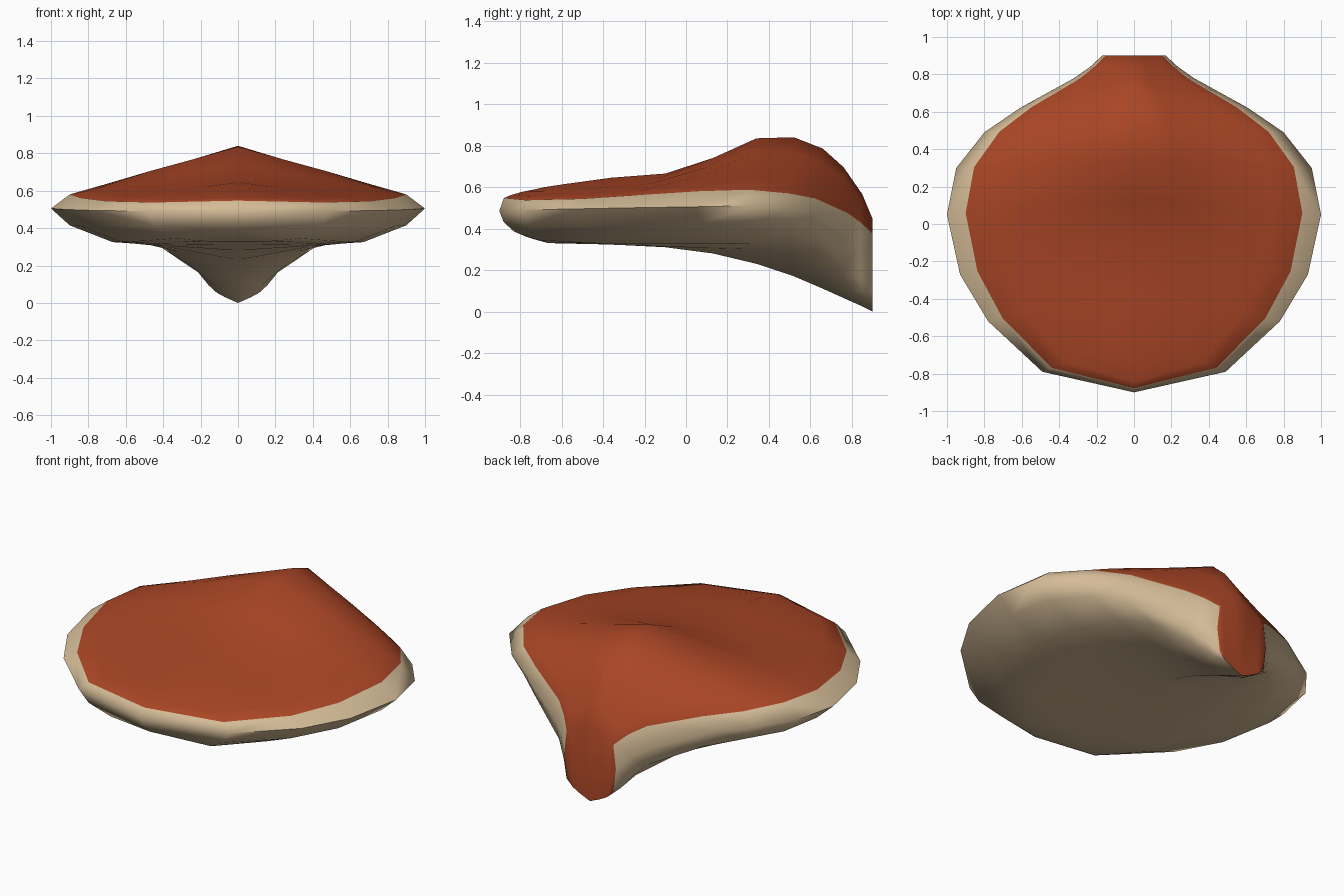
import bpy, bmesh, math

if "Cube" in bpy.data.objects:
    bpy.data.objects.remove(bpy.data.objects["Cube"])


def material(name, rgb):
    m = bpy.data.materials.new(name)
    m.diffuse_color = (*rgb, 1)
    m.use_nodes = True
    m.node_tree.nodes["Principled BSDF"].inputs["Base Color"].default_value = m.diffuse_color
    return m


# Half outline, front to back: x, y, rim height, height where the red skin begins
RIM = [(0, -.90, .49, .552), (.49, -.79, .495, .542), (.78, -.52, .50, .548),
       (.93, -.27, .505, .565), (1.0, .05, .51, .585), (.95, .30, .515, .592),
       (.80, .49, .50, .575), (.61, .62, .47, .55), (.32, .78, .36, .48),
       (.235, .84, .31, .435), (.17, .90, .24, .38)]
# Centre line for each outline point: y, top height, bottom height
SPINE = [(-.68, .605, .352), (-.58, .62, .333), (-.36, .65, .328),
         (-.10, .67, .315), (.13, .745, .285), (.34, .84, .235),
         (.52, .845, .175), (.66, .79, .115), (.76, .70, .07),
         (.85, .57, .03), (.90, .45, .005)]
# Underside heights at 10, 33 and 60 percent of the way in from the rim
UNDER = [(.435, .39, .365), (.42, .35, .335), (.415, .335, .33),
         (.415, .33, .32), (.42, .33, .312), (.42, .33, .305),
         (.41, .33, .28), (.37, .30, .20), (.25, .17, .10),
         (.17, .10, .06), (.10, .06, .035)]

bm = bmesh.new()
columns = []
for (x, y, rim, skin), (sy, top, bottom), (a, b, c) in zip(RIM, SPINE, UNDER):
    def point(t, z):
        return bm.verts.new((x * (1 - t), y + (sy - y) * t, z))
    # bottom centre -> rim -> top centre
    loop = [point(t, z) for t, z in ((1, bottom), (.6, c), (.33, b), (.1, a), (0, rim), (.1, skin))]
    for t in (.25, .5, .75, 1):
        k = (t - .1) / .9
        loop.append(point(t, skin + (top - skin) * k + .012 * math.sin(math.pi * k) * (1 - k)))
    columns.append(loop)

# Skin between neighbouring columns: tan underside and lip, red top
for p, q in zip(columns, columns[1:]):
    for j in range(len(p) - 1):
        f = bm.faces.new((p[j], q[j], q[j + 1], p[j + 1]))
        f.material_index = 1 if j >= 5 else 0
# Flat red face at the back, where the bracket was attached
cap = bm.faces.new(list(reversed(columns[-1])))
cap.material_index = 1

# Mirror the half
geom = bm.verts[:] + bm.edges[:] + bm.faces[:]
bmesh.ops.mirror(bm, geom=geom, axis='X', merge_dist=.0005)
bmesh.ops.remove_doubles(bm, verts=bm.verts, dist=.0005)
bmesh.ops.recalc_face_normals(bm, faces=bm.faces)
low = min(v.co.z for v in bm.verts)
for v in bm.verts:
    v.co.z -= low

mesh = bpy.data.meshes.new("bracket_fungus")
bm.to_mesh(mesh)
bm.free()
mesh.materials.append(material("tan underside", (.66, .50, .31)))
mesh.materials.append(material("rust red top", (.40, .061, .019)))
ob = bpy.data.objects.new("bracket_fungus", mesh)
bpy.context.collection.objects.link(ob)
bpy.context.view_layer.objects.active = ob
ob.select_set(True)
bpy.ops.object.shade_smooth_by_angle(angle=math.radians(85))
